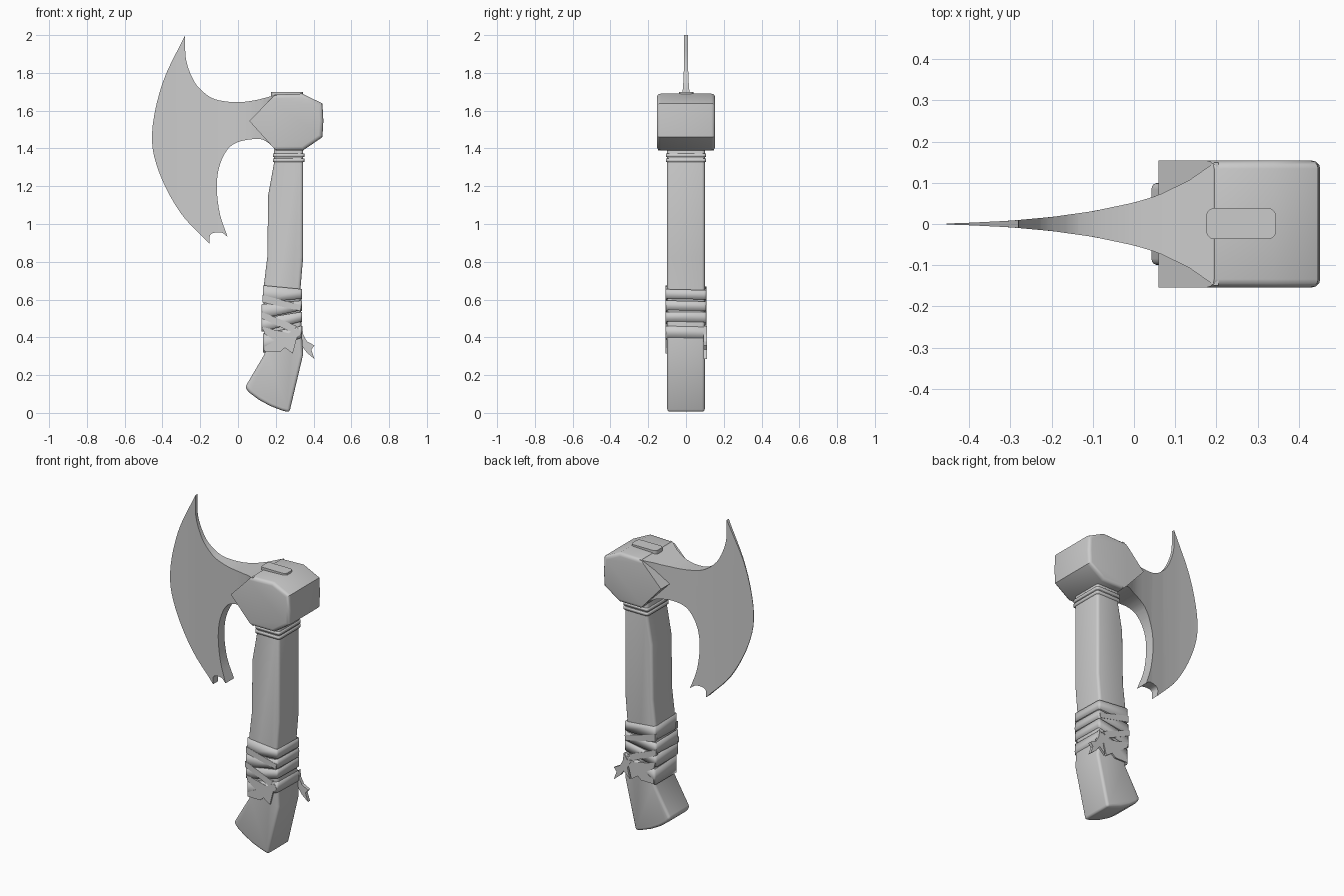
import bpy, bmesh
from mathutils import Vector

if "Cube" in bpy.data.objects:
    bpy.data.objects.remove(bpy.data.objects["Cube"])


def finish(bm, name, smooth=True):
    bmesh.ops.recalc_face_normals(bm, faces=bm.faces)
    me = bpy.data.meshes.new(name)
    bm.to_mesh(me)
    bm.free()
    ob = bpy.data.objects.new(name, me)
    bpy.context.collection.objects.link(ob)
    if smooth:
        bpy.ops.object.select_all(action='DESELECT')
        ob.select_set(True)
        bpy.context.view_layer.objects.active = ob
        bpy.ops.object.shade_smooth_by_angle(angle=0.6)
    return ob


def prism(pts, y0, y1):
    """Extrude an (x, z) outline from y0 to y1."""
    bm = bmesh.new()
    f = bm.faces.new([bm.verts.new((x, y0, z)) for x, z in pts])
    r = bmesh.ops.extrude_face_region(bm, geom=[f], use_keep_orig=True)
    for v in r['geom']:
        if isinstance(v, bmesh.types.BMVert):
            v.co.y = y1
    return bm


def bevel(bm, width, test, seg=3):
    bmesh.ops.recalc_face_normals(bm, faces=bm.faces)
    edges = [e for e in bm.edges if test(e)]
    bmesh.ops.bevel(bm, geom=edges, offset=width, segments=seg, profile=0.5,
                    affect='EDGES', clamp_overlap=True)


def spline(pts, n=5):
    """Catmull-Rom samples, without the final point."""
    p = [Vector(q) for q in pts]
    p = [2 * p[0] - p[1]] + p + [2 * p[-1] - p[-2]]
    out = []
    for i in range(1, len(p) - 2):
        a, b, c, d = p[i - 1:i + 3]
        for k in range(n):
            t = k / n
            q = 0.5 * (2 * b + (c - a) * t + (2 * a - 5 * b + 4 * c - d) * t * t
                       + (3 * b - a - 3 * c + d) * t ** 3)
            out.append((q.x, q.y))
    return out


# Blade: outline made of curved runs, thickness growing towards the head
runs = [
    [(-.28, 2.0), (-.40, 1.745), (-.455, 1.48), (-.42, 1.28), (-.305, 1.06), (-.15, .895)],
    [(-.15, .895), (-.145, .945), (-.09, .955), (-.055, .932)],
    [(-.055, .932), (-.095, 1.05), (-.112, 1.185), (-.10, 1.30), (-.055, 1.395),
     (.01, 1.437), (.11, 1.45), (.16, 1.43), (.205, 1.39)],
    [(.205, 1.39), (.205, 1.685)],
    [(.205, 1.685), (.09, 1.655), (-.015, 1.645), (-.12, 1.66), (-.185, 1.70),
     (-.235, 1.76), (-.275, 1.87), (-.28, 2.0)],
]
outline = [p for r in runs for p in (spline(r) if len(r) > 2 else r[:1])]
thickness = [(-.46, .001), (-.4, .003), (-.3, .008), (-.2, .017), (-.1, .031),
             (0, .052), (.06, .07), (.135, .107), (.195, .149), (.3, .149)]


def half_thickness(x):
    for (a, s), (b, t) in zip(thickness, thickness[1:]):
        if x <= b:
            return s + (t - s) * max(0, x - a) / (b - a)
    return .149


bm = bmesh.new()
bm.faces.new([bm.verts.new((x, 0, z)) for x, z in outline])
for i in range(22):
    bmesh.ops.bisect_plane(bm, geom=bm.verts[:] + bm.edges[:] + bm.faces[:],
                           plane_co=(-.435 + i * .03, 0, 0), plane_no=(1, 0, 0))
r = bmesh.ops.extrude_face_region(bm, geom=bm.faces[:], use_keep_orig=True)
back = {v for v in r['geom'] if isinstance(v, bmesh.types.BMVert)}
for v in bm.verts:
    v.co.y = half_thickness(v.co.x) * (1 if v in back else -1)
finish(bm, "blade")

# Head block with pointed cheeks
bm = prism([(.06, 1.545), (.195, 1.685), (.34, 1.69), (.447, 1.638), (.452, 1.545),
            (.447, 1.46), (.345, 1.39), (.2, 1.39)], -.154, .154)
bevel(bm, .02, lambda e: min(v.co.x for v in e.verts) > .19
      and abs(e.verts[0].co.y - e.verts[1].co.y) < .01)
finish(bm, "head_block")

# Handle end showing through the head
bm = prism([(.175, 1.6), (.345, 1.6), (.345, 1.70), (.175, 1.70)], -.037, .039)
bevel(bm, .02, lambda e: abs(e.verts[0].co.z - e.verts[1].co.z) > .05)
finish(bm, "handle_top")

# Handle with flared, curved butt
bm = prism([(.19, 1.42), (.19, 1.32), (.16, 1.155), (.155, .825), (.135, .66),
            (.14, .31), (.037, .135), (.06, .107), (.11, .07), (.17, .037),
            (.23, .014), (.272, .002), (.345, .31), (.335, .47), (.33, .65),
            (.345, .825), (.345, 1.42)], -.1, .1)
bevel(bm, .016, lambda e: e.calc_face_angle(0) > .9)
finish(bm, "handle")


def strap(name, x0, x1, y, corners):
    """Band round the handle; (low, high) z at front left/right, back right/left."""
    bm = bmesh.new()
    spots = [(x0, -y), (x1, -y), (x1, y), (x0, y)]
    rows = [[bm.verts.new((px, py, z)) for z in c] for (px, py), c in zip(spots, corners)]
    sides = [e for e in (bm.edges.new(r) for r in rows)]
    for i in range(4):
        a, b = rows[i], rows[(i + 1) % 4]
        bm.faces.new((a[0], b[0], b[1], a[1]))
    bevel(bm, .012, lambda e: e in sides, 2)
    ob = finish(bm, name)
    m = ob.modifiers.new("thickness", 'SOLIDIFY')
    m.thickness = .016
    m.offset = -1


# Neck cords
for i, z in enumerate((1.362, 1.336)):
    strap(f"neck_cord_{i + 1}", .184, .351, .106, [(z - .008, z + .01)] * 4)

# Grip wraps
wraps = [
    [(.585, .675), (.605, .655), (.60, .65), (.59, .67)],
    [(.50, .575), (.545, .595), (.54, .59), (.51, .57)],
    [(.43, .50), (.485, .535), (.48, .535), (.43, .495)],
    [(.32, .42), (.40, .46), (.395, .455), (.32, .41)],
]
for i, c in enumerate(wraps):
    strap(f"grip_wrap_{i + 1}", .124 + (.008 if i in (0, 3) else 0), .34, .108, c)

# Crossing strips on both broad sides
strips = [
    [(.13, .625), (.13, .585), (.33, .54), (.335, .57)],
    [(.125, .535), (.125, .50), (.29, .425), (.31, .46)],
    [(.13, .455), (.14, .42), (.29, .315), (.315, .41)],
    [(.14, .35), (.14, .325), (.225, .325), (.335, .42), (.32, .45)],
]
for i, pts in enumerate(strips):
    for side, s in (("front", -1), ("back", 1)):
        finish(prism(pts, s * .09, s * .1095), f"cross_strip_{side}_{i + 1}", False)

# Knot with loose tails on the back edge
finish(prism([(.285, .43), (.315, .425), (.34, .46), (.345, .415), (.365, .378),
              (.405, .357), (.388, .335), (.405, .285), (.365, .318), (.34, .352),
              (.30, .315), (.315, .38)], .092, .112), "knot_tails", False)
